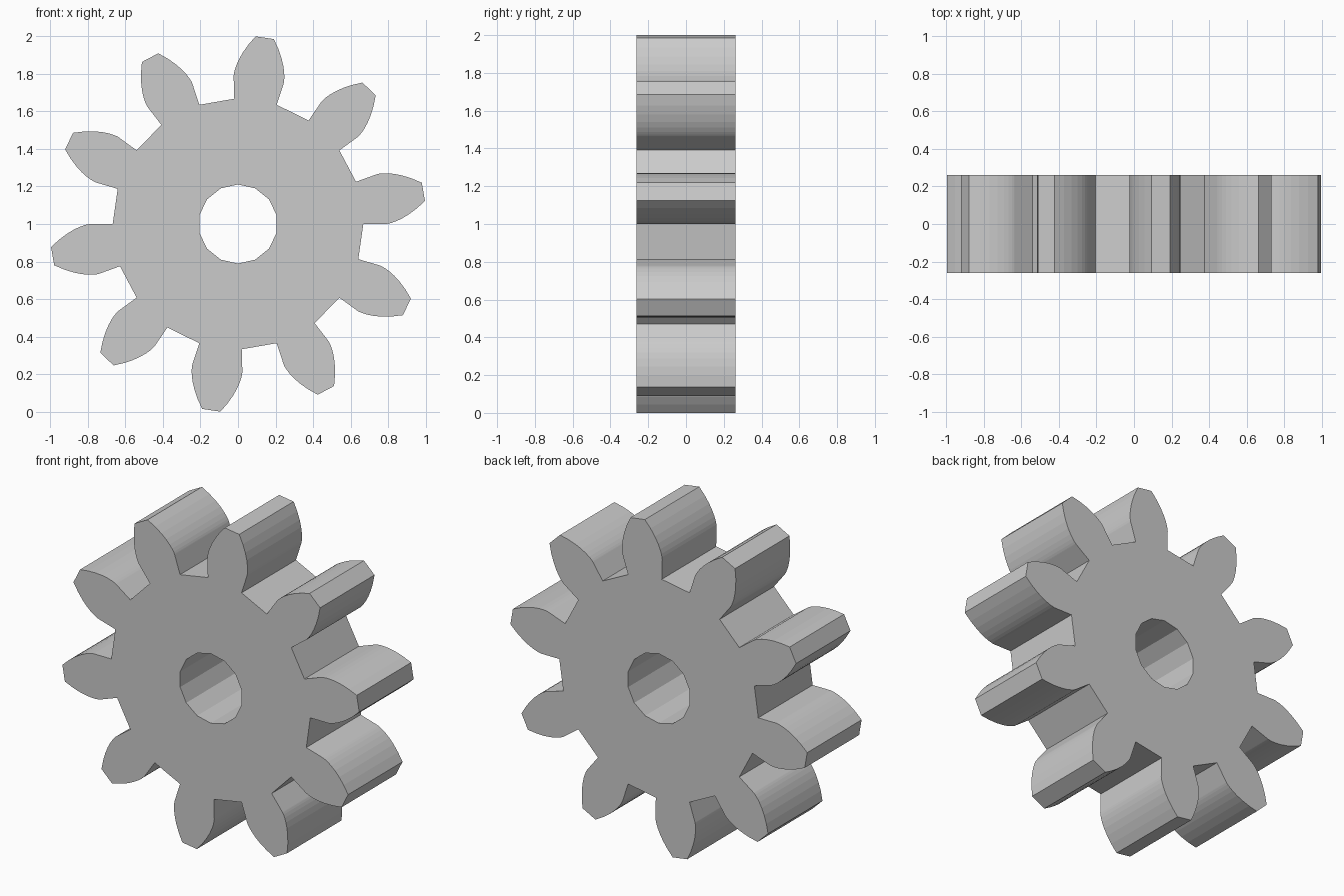
import bpy, bmesh
from math import sin, cos, tan, acos, sqrt, radians, pi

if "Cube" in bpy.data.objects:
    bpy.data.objects.remove(bpy.data.objects["Cube"])

TEETH = 10
R_TIP = 1.0042
R_PITCH = R_TIP * TEETH / (TEETH + 2)
R_BASE = R_PITCH * cos(radians(20))
R_ROOT = 0.668
R_HOLE, HOLE_SIDES = 0.211, 14
HALF_DEPTH = 0.261
FIRST_TOOTH = radians(9.85)
FLANK_STEPS = 8


def inv(r):
    """Involute polar angle at radius r."""
    p = acos(min(1, R_BASE / r))
    return tan(p) - p


def point(r, a):
    return (r * cos(a), -HALF_DEPTH, 1 + r * sin(a))


# Half tooth flank: radial below the base circle, involute above it
half = pi / (2 * TEETH) + inv(R_PITCH)
roll_max = sqrt((R_TIP / R_BASE) ** 2 - 1)
flank = [(R_ROOT, half)]
for i in range(FLANK_STEPS + 1):
    r = R_BASE * sqrt(1 + (roll_max * i / FLANK_STEPS) ** 2)
    flank.append((r, half - inv(r)))

# Gear outline and bore outline
outline = []
for t in range(TEETH):
    mid = FIRST_TOOTH + t * 2 * pi / TEETH
    outline += [point(r, mid - a) for r, a in flank]
    outline += [point(r, mid + a) for r, a in reversed(flank)]
bore = [point(R_HOLE, pi / 2 + i * 2 * pi / HOLE_SIDES) for i in range(HOLE_SIDES)]

# Fill the profile and extrude it through the depth
bm = bmesh.new()
edges = []
for loop in (outline, bore):
    vs = [bm.verts.new(p) for p in loop]
    edges += [bm.edges.new((vs[i - 1], vs[i])) for i in range(len(vs))]
bmesh.ops.triangle_fill(bm, edges=edges, use_beauty=True, normal=(0, -1, 0))
ext = bmesh.ops.extrude_face_region(bm, geom=bm.faces[:], use_keep_orig=True)
moved = [g for g in ext["geom"] if isinstance(g, bmesh.types.BMVert)]
bmesh.ops.translate(bm, verts=moved, vec=(0, 2 * HALF_DEPTH, 0))
bmesh.ops.recalc_face_normals(bm, faces=bm.faces[:])

mesh = bpy.data.meshes.new("spur_gear")
bm.to_mesh(mesh)
bm.free()
gear = bpy.data.objects.new("spur_gear", mesh)
bpy.context.collection.objects.link(gear)
